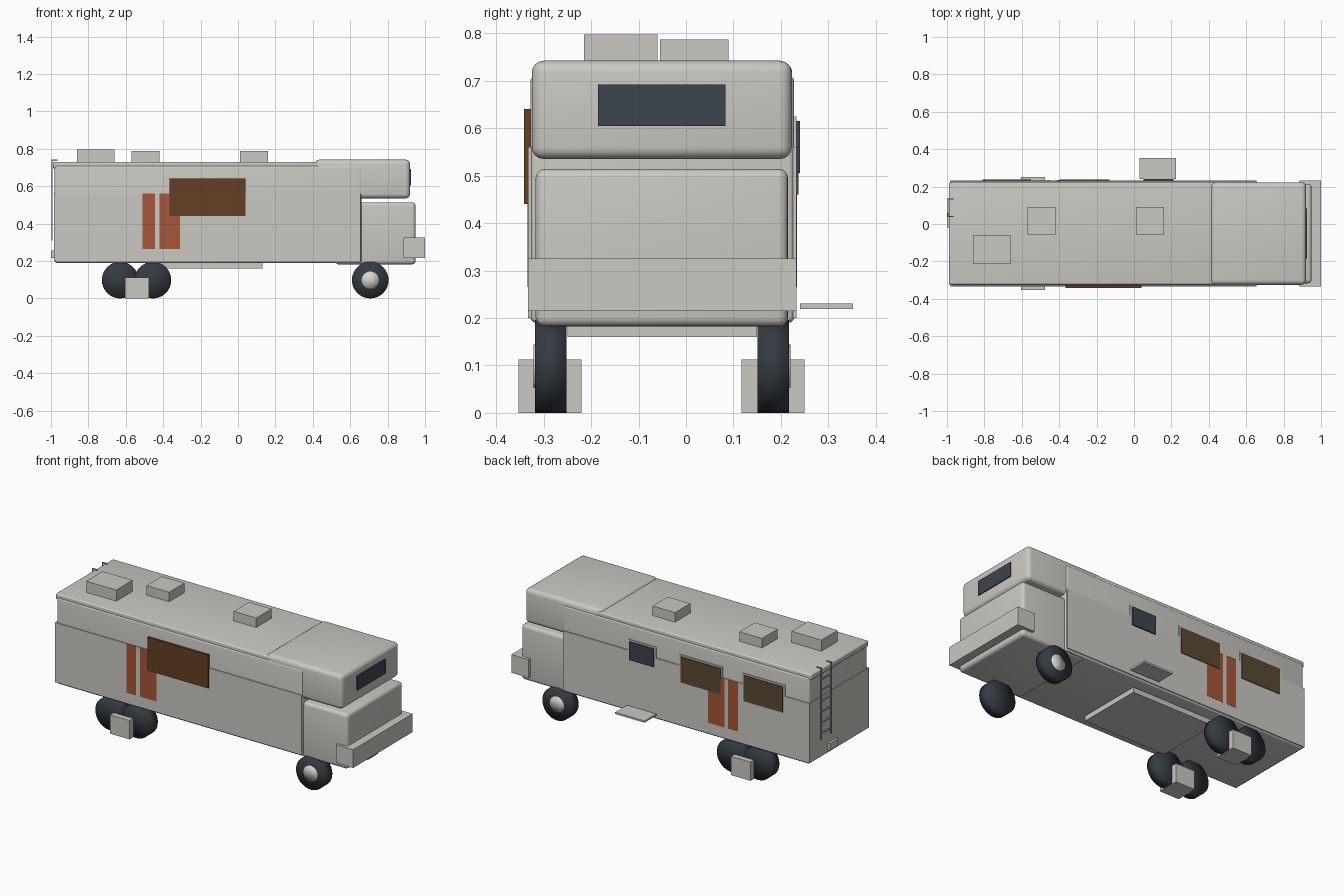
import bpy, bmesh, math
from mathutils import Matrix

cube = bpy.data.objects.get("Cube")
if cube:
    bpy.data.objects.remove(cube, do_unlink=True)


def material(name, rgb):
    m = bpy.data.materials.new(name)
    m.use_nodes = True
    m.diffuse_color = (*rgb, 1)
    bsdf = m.node_tree.nodes["Principled BSDF"]
    bsdf.inputs["Base Color"].default_value = (*rgb, 1)
    bsdf.inputs["Roughness"].default_value = 0.7
    return m


BODY = material("warm grey", (0.59, 0.58, 0.54))
HUB = material("pale hub grey", (0.67, 0.66, 0.61))
RUST = material("rust stripe", (0.38, 0.092, 0.041))
BROWN = material("brown glass", (0.13, 0.05, 0.018))
OLIVE = material("olive glass", (0.10, 0.065, 0.03))
GLASS = material("slate glass", (0.048, 0.058, 0.075))
TYRE = material("dark rubber", (0.034, 0.043, 0.053))


def add(name, bm, mat):
    me = bpy.data.meshes.new(name)
    bm.to_mesh(me)
    bm.free()
    me.materials.append(mat)
    ob = bpy.data.objects.new(name, me)
    bpy.context.scene.collection.objects.link(ob)
    return ob


def smooth(ob, angle):
    bpy.ops.object.select_all(action='DESELECT')
    bpy.context.view_layer.objects.active = ob
    ob.select_set(True)
    bpy.ops.object.shade_smooth_by_angle(angle=math.radians(angle))


def box(name, xs, ys, zs, mat=BODY, bevel=0):
    """Box between limits, with optional rounded edges."""
    bm = bmesh.new()
    bmesh.ops.create_cube(bm, size=1)
    spans = (xs, ys, zs)
    for v in bm.verts:
        v.co = [(a + b) / 2 + c * (b - a) for (a, b), c in zip(spans, v.co)]
    if bevel:
        bmesh.ops.bevel(bm, geom=bm.edges[:], offset=bevel, segments=4,
                        profile=0.5, affect='EDGES')
    ob = add(name, bm, mat)
    if bevel:
        smooth(ob, 35)
    return ob


def disc(name, x, y, z, radius, width, mat):
    """Wheel-like cylinder on the y axis, softly shaded all over."""
    bm = bmesh.new()
    bmesh.ops.create_cone(bm, cap_ends=True, cap_tris=True, segments=32,
                          radius1=radius, radius2=radius, depth=width)
    bm.transform(Matrix.Translation((x, y, z)) @ Matrix.Rotation(math.pi / 2, 4, 'X'))
    for f in bm.faces:
        f.smooth = True
    return add(name, bm, mat)


# Main shell, roof and lower side skin
RIGHT, LEFT = -0.333, 0.233
box("main_body", (-0.98, 0.66), (-0.328, 0.228), (0.19, 0.71), bevel=0.012)
box("roof", (-0.99, 0.45), (-0.323, 0.223), (0.695, 0.73), bevel=0.008)
box("lower_skin", (-0.985, 0.655), (RIGHT, LEFT), (0.2, 0.56))
box("floor_pan", (-0.42, 0.13), (-0.25, 0.15), (0.16, 0.2))

# Cab
box("cab_overhang", (0.41, 0.92), (-0.325, 0.223), (0.535, 0.742), bevel=0.025)
box("cab_nose", (0.52, 0.95), (-0.317, 0.215), (0.182, 0.514), bevel=0.02)
box("front_bumper", (0.885, 1.0), (RIGHT, LEFT), (0.215, 0.325))
box("windscreen", (0.917, 0.926), (-0.185, 0.083), (0.605, 0.692), GLASS)

# Roof units
box("roof_cooler", (-0.86, -0.66), (-0.215, -0.06), (0.72, 0.797))
for i, x in enumerate((-0.57, 0.01)):
    box(f"roof_vent_{i + 1}", (x, x + 0.15), (-0.055, 0.09), (0.72, 0.787))

# Painted stripes on both sides
for side, y0, y1 in (("right", RIGHT - 0.001, RIGHT), ("left", LEFT, LEFT + 0.001)):
    box(f"narrow_stripe_{side}", (-0.51, -0.445), (y0, y1), (0.265, 0.56), RUST)
    box(f"wide_stripe_{side}", (-0.42, -0.31), (y0, y1), (0.265, 0.56), RUST)

# Side windows, the left ones on raised surrounds
box("right_window", (-0.365, 0.04), (-0.341, -0.325), (0.44, 0.64), BROWN)
for name, xs, z0, mat, out in (
        ("left_door_window", (0.05, 0.21), 0.505, GLASS, 0.24),
        ("left_middle_window", (-0.395, -0.13), 0.46, OLIVE, 0.237),
        ("left_rear_window", (-0.81, -0.55), 0.46, OLIVE, 0.237)):
    box(name, xs, (0.232, out), (z0, 0.615), mat)
    box(name + "_surround", (xs[0] - 0.012, xs[1] + 0.012), (0.22, LEFT), (0.5, 0.625))

# Entry step
box("entry_step", (0.03, 0.225), (0.24, 0.352), (0.219, 0.23))

# Wheels and rear flaps
for side, y, out in (("right", -0.285, -1), ("left", 0.184, 1)):
    for part, x in (("front", 0.707), ("rear_fore", -0.455), ("rear_aft", -0.63)):
        disc(f"{part}_wheel_{side}", x, y, 0.098, 0.098, 0.066, TYRE)
    disc(f"front_hub_{side}", 0.707, y + out * 0.025, 0.098, 0.046, 0.022, HUB)
for side, y in (("right", -0.353), ("left", 0.117)):
    box(f"wheel_flap_{side}", (-0.605, -0.475), (y, y + 0.133), (0, 0.113))

# Rear ladder and plate
for i, y in enumerate((0.04, 0.135)):
    box(f"ladder_rail_{i + 1}", (-0.997, -0.991), (y - 0.003, y + 0.003), (0.31, 0.742))
    box(f"ladder_hook_{i + 1}", (-0.997, -0.965), (y - 0.003, y + 0.003), (0.736, 0.742))
for i in range(6):
    z = 0.34 + i * 0.065
    box(f"ladder_rung_{i + 1}", (-0.997, -0.991), (0.04, 0.135), (z, z + 0.005))
box("rear_plate", (-1.0, -0.98), (-0.02, 0.06), (0.215, 0.257))
